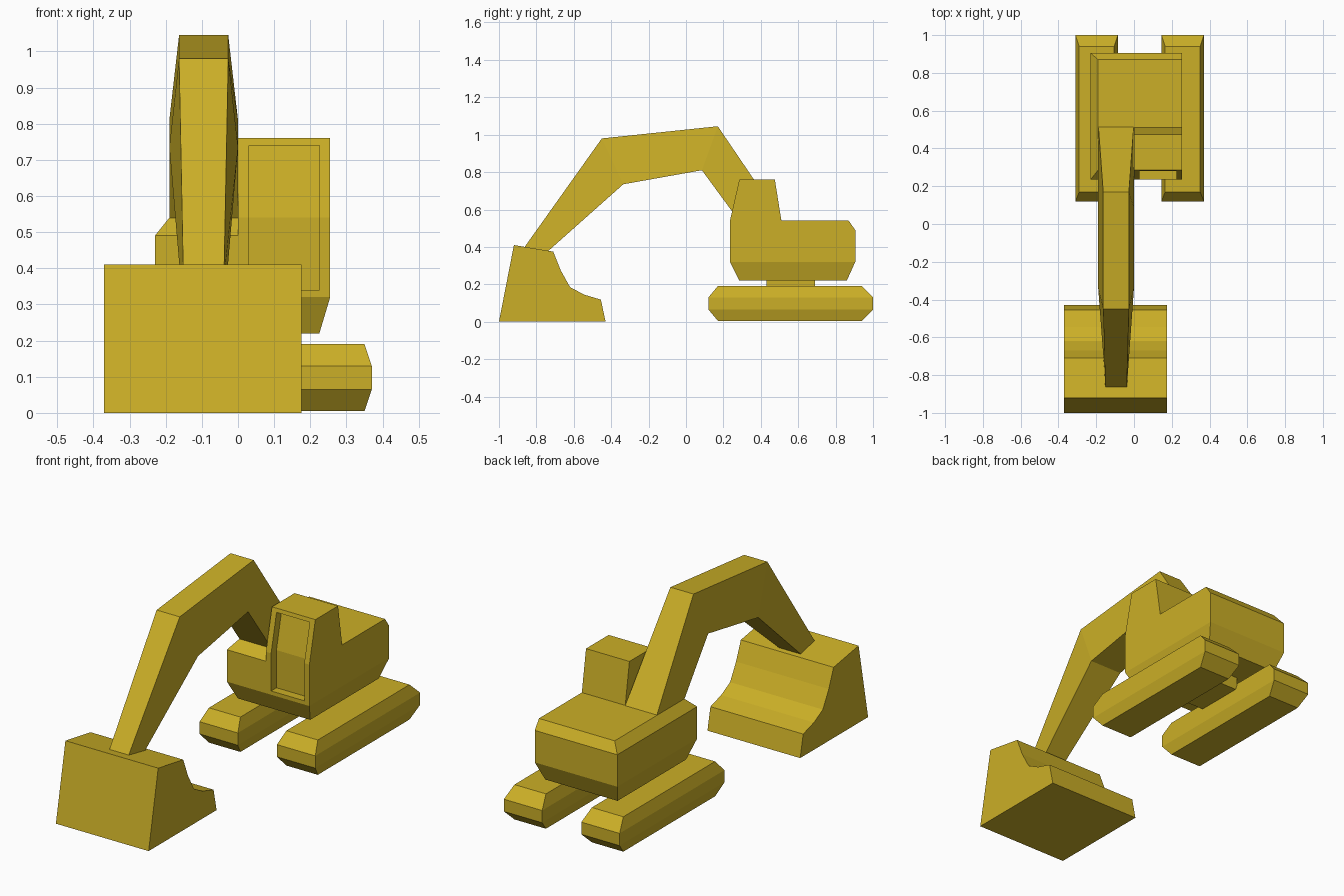
import bpy

cube = bpy.data.objects.get("Cube")
if cube:
    bpy.data.objects.remove(cube)

yellow = bpy.data.materials.new("machine_yellow")
yellow.use_nodes = True
colour = (0.60, 0.43, 0.02, 1)
yellow.diffuse_color = colour
yellow.node_tree.nodes["Principled BSDF"].inputs["Base Color"].default_value = colour


def loft(name, rings):
    """Skin equal-sized closed rings in order and cap both ends."""
    n = len(rings[0])
    verts = [p for ring in rings for p in ring]
    faces = [list(range(n)), list(range(len(verts) - n, len(verts)))]
    for r in range(len(rings) - 1):
        for i in range(n):
            a, b = r * n + i, r * n + (i + 1) % n
            faces.append([a, b, b + n, a + n])
    mesh = bpy.data.meshes.new(name)
    mesh.from_pydata(verts, [], faces)
    mesh.materials.append(yellow)
    ob = bpy.data.objects.new(name, mesh)
    bpy.context.collection.objects.link(ob)
    # Make all normals point outward
    bpy.context.view_layer.objects.active = ob
    ob.select_set(True)
    bpy.ops.object.mode_set(mode='EDIT')
    bpy.ops.mesh.select_all(action='SELECT')
    bpy.ops.mesh.normals_make_consistent(inside=False)
    bpy.ops.object.mode_set(mode='OBJECT')
    ob.select_set(False)
    return ob


def prism(name, x0, x1, profile):
    """Side profile of (y, z) points extruded across x."""
    return loft(name, [[(x, y, z) for y, z in profile] for x in (x0, x1)])


def stack(name, levels):
    """Rectangles (z, x0, x1, y0, y1) skinned upward."""
    return loft(name, [[(x0, y0, z), (x1, y0, z), (x1, y1, z), (x0, y1, z)]
                       for z, x0, x1, y0, y1 in levels])


def boolean(target, tool, operation):
    mod = target.modifiers.new(operation.lower(), 'BOOLEAN')
    mod.operation = operation
    mod.solver = 'EXACT'
    mod.object = tool
    bpy.context.view_layer.objects.active = target
    bpy.ops.object.modifier_apply(modifier=mod.name)
    bpy.data.objects.remove(tool)


# Crawler tracks with bevelled edges and ends
for name, x0, x1 in (("left_track", 0.145, 0.37), ("right_track", -0.31, -0.085)):
    b = 0.02
    stack(name, [(0.005, x0 + b, x1 - b, 0.17, 0.94),
                 (0.065, x0, x1, 0.12, 1.0),
                 (0.13, x0, x1, 0.12, 1.0),
                 (0.19, x0 + b, x1 - b, 0.17, 0.94)])

# Turntable between the tracks and the body
stack("turntable", [(0.15, -0.1, 0.16, 0.43, 0.69), (0.23, -0.1, 0.16, 0.43, 0.69)])

# Body with chamfered top and tapered underside
body = stack("body", [(0.22, -0.2, 0.225, 0.285, 0.86),
                      (0.32, -0.23, 0.255, 0.235, 0.905),
                      (0.49, -0.23, 0.255, 0.235, 0.905),
                      (0.54, -0.19, 0.255, 0.285, 0.87)])

# Cab joined to the body, with a recessed windscreen
cab = prism("cab", 0.0, 0.255, [(0.235, 0.32), (0.235, 0.54), (0.285, 0.76),
                                (0.475, 0.76), (0.51, 0.54), (0.51, 0.32)])
boolean(body, cab, 'UNION')
recess = prism("recess", 0.03, 0.225, [(0.1, 0.34), (0.1, 0.74), (0.325, 0.74),
                                       (0.28, 0.54), (0.28, 0.34)])
boolean(body, recess, 'DIFFERENCE')

# Bent boom and stick: outer (y, z, half width), inner (y, z, half width)
stations = [((-0.884, 0.37, 0.056), (-0.757, 0.36, 0.063)),
            ((-0.45, 0.98, 0.068), (-0.335, 0.735, 0.095)),
            ((0.17, 1.045, 0.068), (0.085, 0.81, 0.095)),
            ((0.54, 0.5, 0.095), (0.32, 0.49, 0.095))]
mid = -0.095
loft("boom", [[(mid - ow, oy, oz), (mid + ow, oy, oz),
               (mid + iw, iy, iz), (mid - iw, iy, iz)]
              for (oy, oz, ow), (iy, iz, iw) in stations])

# Bucket with a curved back
prism("bucket", -0.37, 0.175, [(-1.0, 0.0), (-0.92, 0.41), (-0.71, 0.375),
                               (-0.67, 0.275), (-0.62, 0.185), (-0.545, 0.145),
                               (-0.455, 0.118), (-0.43, 0.0)])
